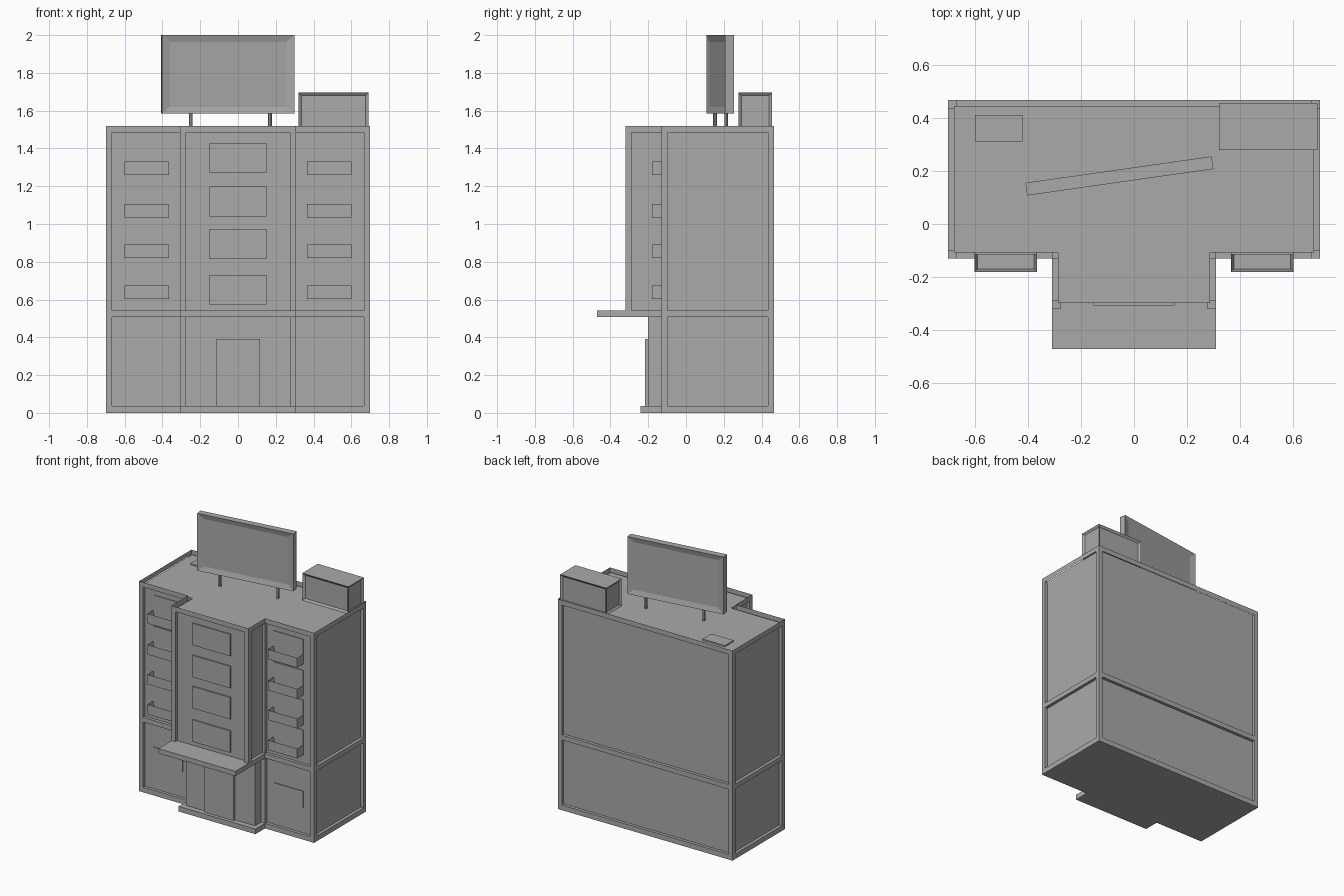
import bpy, bmesh, math
from mathutils import Matrix

cube = bpy.data.objects.get("Cube")
if cube:
    bpy.data.objects.remove(cube, do_unlink=True)

grey = bpy.data.materials.new("plain grey")
grey.use_nodes = True
grey.diffuse_color = (0.4, 0.4, 0.4, 1)
grey.node_tree.nodes["Principled BSDF"].inputs["Base Color"].default_value = (0.4, 0.4, 0.4, 1)

HALF, BACK, WALL, BAY = 0.70, 0.467, -0.13, 0.308
BAY_FRONT, BEAM, RECESS = -0.32, 0.032, 0.022
ROOF = 1.52


def finish(name, bm):
    bmesh.ops.recalc_face_normals(bm, faces=bm.faces)
    mesh = bpy.data.meshes.new(name)
    bm.to_mesh(mesh)
    bm.free()
    mesh.materials.append(grey)
    obj = bpy.data.objects.new(name, mesh)
    bpy.context.collection.objects.link(obj)
    return obj


def box_mesh(x, y, z):
    bm = bmesh.new()
    bmesh.ops.create_cube(bm, size=1)
    for v in bm.verts:
        for i, (low, high) in enumerate((x, y, z)):
            v.co[i] = high if v.co[i] > 0 else low
    return bm


def box(name, x, y, z):
    return finish(name, box_mesh(x, y, z))


def recess_faces(bm, test, border, depth):
    faces = [f for f in bm.faces if test(f.normal)]
    bmesh.ops.inset_individual(bm, faces=faces, thickness=border, depth=-depth)


def slab(name, front, z0, z1, shrink=0, ring=False):
    """Extruded stepped floor plan, solid or as an open ring."""
    h, b, k, w = HALF - shrink, BAY - shrink, BACK - shrink, WALL + shrink
    f = front + shrink
    plan = [(-h, k), (-h, w), (-b, w), (-b, f), (b, f), (b, w), (h, w), (h, k)]
    bm = bmesh.new()
    face = bm.faces.new([bm.verts.new((x, y, z0)) for x, y in plan])
    if ring:
        bmesh.ops.inset_region(bm, faces=[face], thickness=BEAM, use_boundary=True)
        bmesh.ops.delete(bm, geom=[face], context='FACES')
    top = bmesh.ops.extrude_face_region(bm, geom=bm.faces[:])["geom"]
    verts = [v for v in top if isinstance(v, bmesh.types.BMVert)]
    bmesh.ops.translate(bm, verts=verts, vec=(0, 0, z1 - z0))
    return finish(name, bm)


# Floor slabs, canopy and parapet
slab("base_slab", -0.24, 0, 0.037)
slab("entrance_canopy", -0.47, 0.508, 0.543)
slab("upper_walls", BAY_FRONT, 0.54, ROOF - 0.022, shrink=RECESS)
slab("parapet", BAY_FRONT, ROOF - 0.036, ROOF, ring=True)

# Ground floor walls, lobby and entrance door
box("ground_walls", (-HALF + RECESS, HALF - RECESS), (WALL + RECESS, BACK - RECESS), (0.03, 0.52))
box("lobby", (-0.277, 0.277), (-0.20, WALL + 0.05), (0.03, 0.52))
box("entrance_door", (-0.116, 0.116), (-0.216, -0.19), (0.035, 0.39))


def post(name, x, y, inward, z0, z1):
    for side, label in ((-1, "right"), (1, "left")):
        xs = sorted((side * x, side * (x - BEAM)))
        box(f"{name}_{label}", xs, sorted((y, y + inward * BEAM)), (z0, z1))


# Corner posts
for level, z0, z1 in (("lower", 0.037, 0.508), ("upper", 0.543, ROOF - 0.036)):
    post(f"{level}_back_post", HALF, BACK, -1, z0, z1)
    post(f"{level}_front_post", HALF, WALL, 1, z0, z1)
    post(f"{level}_inner_post", BAY, WALL, 1, z0, z1)
post("bay_post", BAY, BAY_FRONT, 1, 0.543, ROOF - 0.036)

# Central bay windows
bay_wall = BAY_FRONT + RECESS
for i, z in enumerate((0.573, 0.815, 1.04, 1.272)):
    box(f"bay_window_{i + 1}", (-0.152, 0.152), (bay_wall - 0.009, bay_wall + 0.01), (z, z + 0.158))

# Side balconies with windows behind them
wing_wall = WALL + RECESS
for side, label in ((-1, "right"), (1, "left")):
    xs = sorted((side * 0.365, side * 0.60))
    for i, z in enumerate((0.603, 0.82, 1.035, 1.26)):
        box(f"{label}_balcony_window_{i + 1}", xs, (wing_wall - 0.006, wing_wall + 0.01), (z, z + 0.18))
        bm = box_mesh(xs, (-0.18, wing_wall + 0.01), (z, z + 0.071))
        recess_faces(bm, lambda n: n.z > 0.9, 0.015, 0.055)
        finish(f"{label}_balcony_{i + 1}", bm)
    box(f"{label}_ground_window", xs, (wing_wall - 0.006, wing_wall + 0.01), (0.22, 0.34))

# Roof hatch and stair house
box("roof_hatch", (-0.598, -0.42), (0.31, 0.41), (ROOF - 0.03, ROOF - 0.012))
stair = box_mesh((0.32, 0.69), (0.278, 0.455), (ROOF - 0.024, 1.695))
recess_faces(stair, lambda n: abs(n.z) < 0.1, 0.022, 0.012)
finish("stair_house", stair)

# Turned billboard with a recessed screen on both sides
turn = Matrix.Translation((-0.055, 0.181, 0)) @ Matrix.Rotation(math.radians(8.1), 4, 'Z')
board = box_mesh((-0.354, 0.354), (-0.024, 0.024), (1.585, 2.0))
recess_faces(board, lambda n: abs(n.y) > 0.9, 0.05, 0.01)
for v in board.verts:
    if abs(v.co.x) < 0.33:
        v.co.x *= 0.975
finish("billboard", board).matrix_world = turn

# Billboard legs
for side, label in ((-1, "right"), (1, "left")):
    bm = bmesh.new()
    bmesh.ops.create_cone(bm, cap_ends=True, segments=8, radius1=0.01, radius2=0.01, depth=0.1)
    leg = finish(f"billboard_leg_{label}", bm)
    leg.matrix_world = turn @ Matrix.Translation((0.015 + side * 0.212, 0, 1.545))
